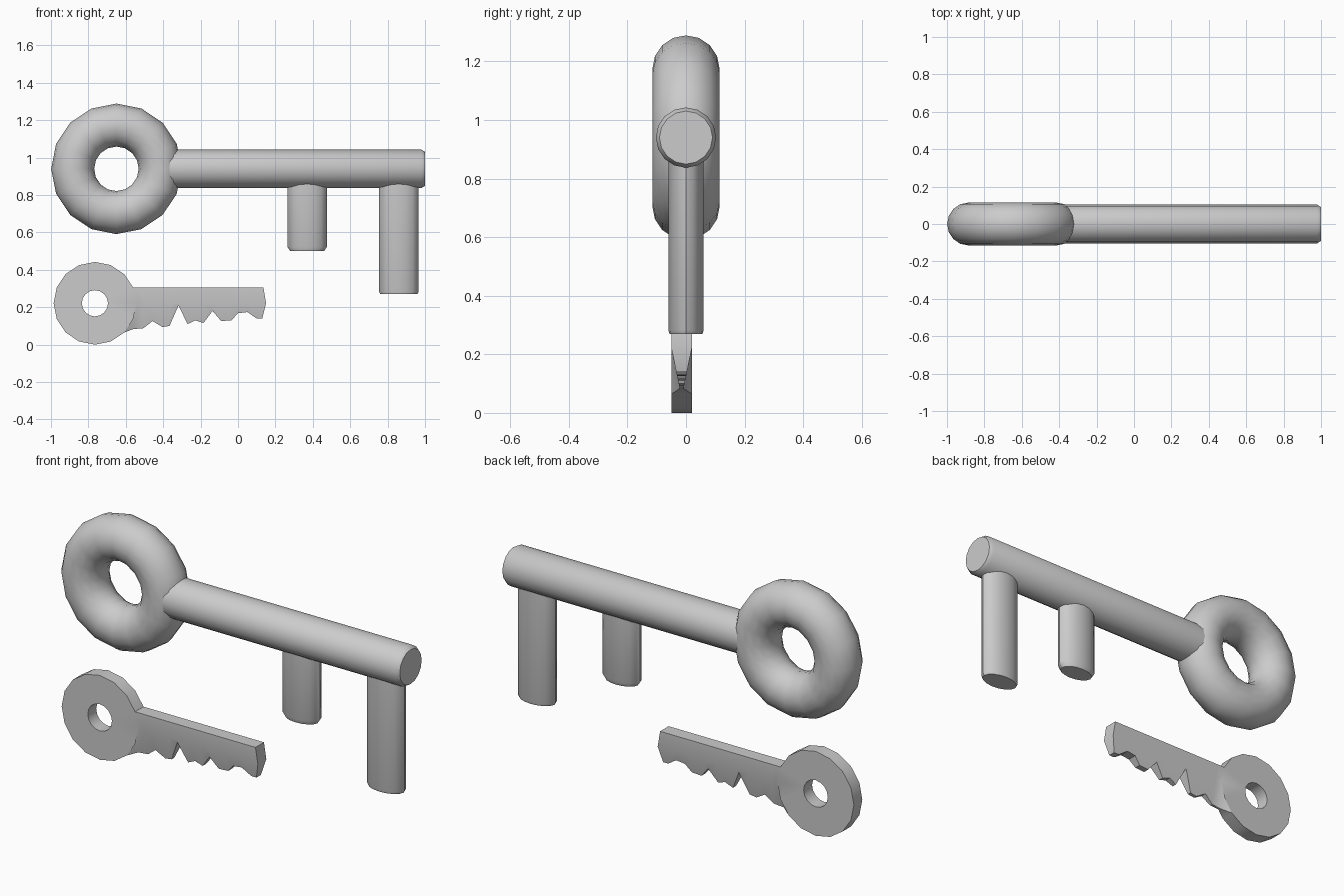
import bpy, bmesh
from math import cos, sin, pi, radians

if "Cube" in bpy.data.objects:
    bpy.data.objects.remove(bpy.data.objects["Cube"])


def finish(name, bm):
    bmesh.ops.recalc_face_normals(bm, faces=bm.faces)
    mesh = bpy.data.meshes.new(name)
    bm.to_mesh(mesh)
    bm.free()
    obj = bpy.data.objects.new(name, mesh)
    bpy.context.collection.objects.link(obj)
    smooth(obj)


def smooth(obj):
    bpy.ops.object.select_all(action='DESELECT')
    obj.select_set(True)
    bpy.context.view_layer.objects.active = obj
    bpy.ops.object.shade_smooth_by_angle(angle=radians(32))


def rod(name, stations, place, ru, rv, n=16):
    """Capped elliptic rod; stations are (distance, scale) pairs."""
    bm = bmesh.new()
    rings = [[bm.verts.new(place(t, ru * s * cos(2 * pi * i / n), rv * s * sin(2 * pi * i / n)))
              for i in range(n)] for t, s in stations]
    for a, b in zip(rings, rings[1:]):
        for i in range(n):
            j = (i + 1) % n
            bm.faces.new((a[i], a[j], b[j], b[i]))
    bm.faces.new(rings[0])
    bm.faces.new(rings[-1])
    finish(name, bm)


# Large key: ring bow
bpy.ops.mesh.primitive_torus_add(major_segments=16, minor_segments=16, major_radius=0.234,
                                 minor_radius=0.115, location=(-0.65, 0, 0.94),
                                 rotation=(pi / 2, 0, 0))
bpy.context.object.name = "large_key_bow"
smooth(bpy.context.object)

# Large key: shaft and two oval teeth
rod("large_key_shaft", [(-0.4, 1), (0.98, 1), (1.0, 0.88)],
    lambda t, u, v: (t, u, 0.94 + v), 0.103, 0.103)
for name, x, bottom, dz, s in (("short_tooth", 0.37, 0.5, 0.022, 0.86),
                               ("long_tooth", 0.86, 0.27, 0.012, 0.94)):
    rod(name, [(0.93, 1), (bottom + dz, 1), (bottom, s)],
        lambda t, u, v: (x + u, v, t), 0.105, 0.06)

# Small key: flat head with a hole, blade with a wedge-shaped cut edge
MID_Y, HALF = -0.015, 0.035
bm = bmesh.new()


def pair(x, z, w=HALF):
    return [bm.verts.new((x, MID_Y + side * w, z)) for side in (-1, 1)]


def sides(*pairs):
    for k in (0, 1):
        bm.faces.new([p[k] for p in pairs])


def wall(a, b):
    bm.faces.new((a[0], a[1], b[1], b[0]))


def circle(r):
    return [pair(-0.765 + r * cos(k * pi / 8), 0.221 + r * sin(k * pi / 8)) for k in range(16)]


outer, hole = circle(0.221), circle(0.07)
for k in range(16):
    j = (k + 1) % 16
    sides(outer[k], outer[j], hole[j], hole[k])
    wall(hole[k], hole[j])
    if 1 <= k < 14:
        wall(outer[k], outer[j])
sides(outer[0], outer[15], outer[14])

cuts = [(-0.56, 0.083), (-0.505, 0.088), (-0.457, 0.126), (-0.404, 0.094), (-0.366, 0.10),
        (-0.318, 0.21), (-0.27, 0.11), (-0.227, 0.13), (-0.185, 0.115), (-0.136, 0.18),
        (-0.09, 0.126), (-0.035, 0.13), (0.0, 0.168), (0.05, 0.174), (0.10, 0.14), (0.13, 0.14)]
prev = (outer[1], outer[0], outer[14])
for x, z in cuts:
    last = x == 0.13
    w = 0.007 + (z - 0.086) * 0.209
    col = (pair(0.136 if last else max(x, -0.53), 0.306),
           pair(0.15 if last else max(x, -0.53), 0.222),
           pair(x, z, max(w, 0.006)))
    sides(prev[0], prev[1], col[1], col[0])
    sides(prev[1], prev[2], col[2], col[1])
    wall(prev[0], col[0])
    wall(prev[2], col[2])
    prev = col
wall(prev[0], prev[1])
wall(prev[1], prev[2])
finish("small_key", bm)
